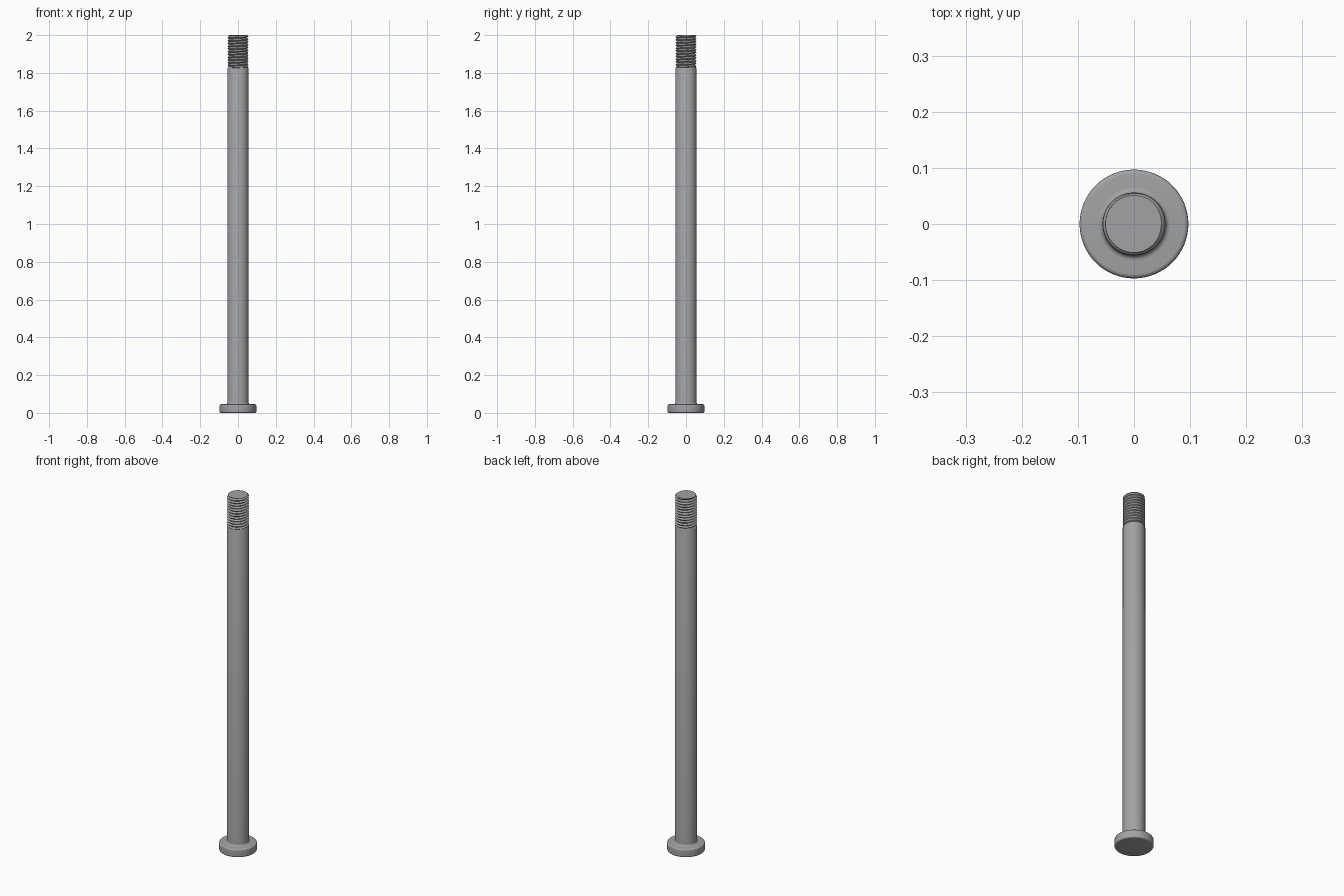
import bpy, bmesh, math

cube = bpy.data.objects.get("Cube")
if cube:
    bpy.data.objects.remove(cube)

SEGMENTS = 64
steel = bpy.data.materials.new("grey steel")
steel.use_nodes = True
colour = (0.36, 0.365, 0.375, 1)
steel.diffuse_color = colour
steel.node_tree.nodes["Principled BSDF"].inputs["Base Color"].default_value = colour


def skin_rings(name, rings):
    """Join rows of points into a capped tube."""
    bm = bmesh.new()
    rows = [[bm.verts.new(p) for p in ring] for ring in rings]
    for low, high in zip(rows, rows[1:]):
        for i in range(SEGMENTS):
            j = (i + 1) % SEGMENTS
            bm.faces.new((low[i], low[j], high[j], high[i]))
    bm.faces.new(rows[0][::-1])
    bm.faces.new(rows[-1])
    bmesh.ops.remove_doubles(bm, verts=bm.verts, dist=0.00001)
    mesh = bpy.data.meshes.new(name)
    bm.to_mesh(mesh)
    bm.free()
    mesh.materials.append(steel)
    obj = bpy.data.objects.new(name, mesh)
    bpy.context.collection.objects.link(obj)
    bpy.ops.object.select_all(action="DESELECT")
    obj.select_set(True)
    bpy.context.view_layer.objects.active = obj
    bpy.ops.object.shade_smooth_by_angle(angle=math.radians(30))
    return obj


def point(radius, turn, z):
    a = 2 * math.pi * turn
    return (radius * math.cos(a), radius * math.sin(a), z)


def lathe(name, profile):
    return skin_rings(name, [[point(r, i / SEGMENTS, z) for i in range(SEGMENTS)]
                             for r, z in profile])


def arc(cx, cz, radius, start, end, steps=6):
    angles = [math.radians(start + (end - start) * k / steps) for k in range(steps + 1)]
    return [(cx + radius * math.cos(a), cz + radius * math.sin(a)) for a in angles]


# Flat disc head with rounded rims
lathe("head", arc(0.089, 0.008, 0.008, -90, 0) + arc(0.089, 0.038, 0.008, 0, 90))

# Plain shaft with a fillet above the head and a chamfered shoulder
lathe("shaft", [(0.065, 0.04)] + arc(0.065, 0.055, 0.009, 270, 180)
      + [(0.056, 1.822), (0.051, 1.833)])

# Helical thread, its rows climbing one pitch per turn and cut flat at the ends
BOTTOM, TOP, PITCH = 1.825, 2.0, 0.0146
ROOT, CREST = 0.0485, 0.0555
ROWS = 2 * math.ceil((TOP - BOTTOM) / PITCH) + 4


def thread_point(row, turn):
    z = BOTTOM + (row / 2 - 1 + turn) * PITCH
    z = min(max(z, BOTTOM), TOP)
    phase = ((z - BOTTOM) / PITCH - turn) % 1
    radius = ROOT + (CREST - ROOT) * (1 - abs(2 * phase - 1))
    return point(min(radius, 0.051 + (TOP - z)), turn, z)


thread = []
for row in range(ROWS):
    ring = []
    for i in range(SEGMENTS):
        ring.append(thread_point(row, i / SEGMENTS))
    thread.append(ring)


# Close the seam by joining each row's end to the start one pitch higher
bm = bmesh.new()
for row in range(ROWS - 1):
    for i in range(SEGMENTS):
        t0, t1 = i / SEGMENTS, (i + 1) / SEGMENTS
        corners = [thread_point(row, t0), thread_point(row, t1),
                   thread_point(row + 1, t1), thread_point(row + 1, t0)]
        bm.faces.new([bm.verts.new(c) for c in corners])
bmesh.ops.remove_doubles(bm, verts=bm.verts, dist=0.00001)
bmesh.ops.holes_fill(bm, edges=[e for e in bm.edges if e.is_boundary], sides=0)
bmesh.ops.recalc_face_normals(bm, faces=bm.faces)
mesh = bpy.data.meshes.new("thread")
bm.to_mesh(mesh)
bm.free()
mesh.materials.append(steel)
obj = bpy.data.objects.new("thread", mesh)
bpy.context.collection.objects.link(obj)
bpy.ops.object.select_all(action="DESELECT")
obj.select_set(True)
bpy.context.view_layer.objects.active = obj
bpy.ops.object.shade_smooth_by_angle(angle=math.radians(30))
